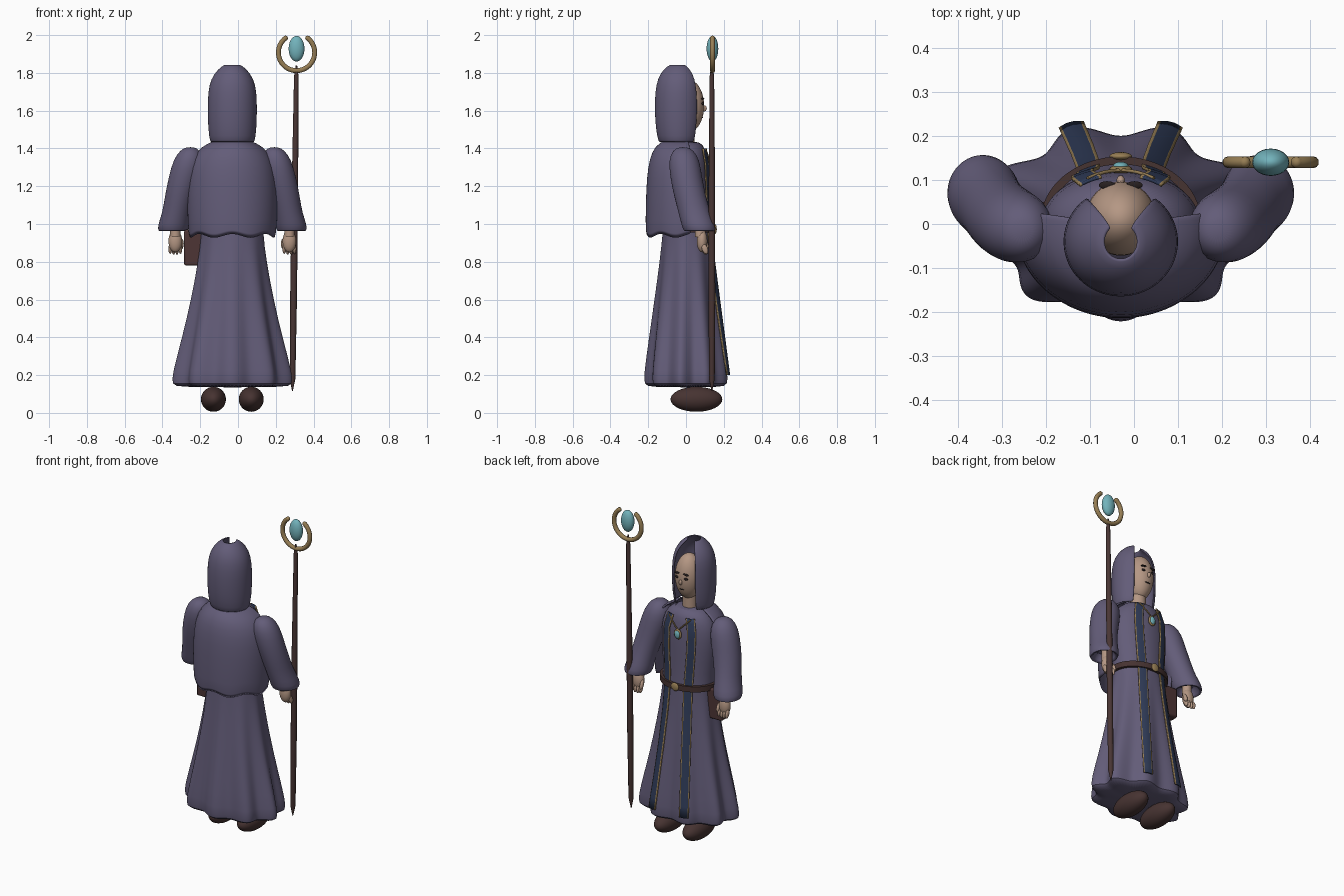
import bpy, bmesh
from math import sin, cos, pi, radians
from mathutils import Vector

cube = bpy.data.objects.get("Cube")
if cube:
    bpy.data.objects.remove(cube, do_unlink=True)

CX = -0.03  # body centre line


def material(name, *rgb):
    m = bpy.data.materials.new(name)
    m.use_nodes = True
    m.diffuse_color = (*rgb, 1)
    m.node_tree.nodes["Principled BSDF"].inputs["Base Color"].default_value = (*rgb, 1)
    return m


CLOTH = material("dusk purple cloth", .125, .108, .19)
SKIN = material("skin", .46, .31, .23)
BOOT = material("dark brown leather", .062, .033, .031)
WOOD = material("staff wood", .066, .036, .034)
BOOK = material("book cover", .075, .036, .036)
GOLD = material("old gold", .31, .21, .09)
GEM = material("teal gem", .17, .45, .5)
NAVY = material("navy trim", .028, .043, .095)
DARK = material("dark eye", .02, .014, .014)


def finish(ob, *mats):
    for m in mats:
        ob.data.materials.append(m)
    bpy.ops.object.select_all(action='DESELECT')
    ob.select_set(True)
    bpy.context.view_layer.objects.active = ob
    bpy.ops.object.shade_smooth_by_angle(angle=radians(50))
    return ob


def loft(name, rings, mats, wrap=True, caps=False, subdiv=0, thick=0, offset=-1, rule=None):
    """Skin a list of point rings with quads."""
    bm = bmesh.new()
    vs = [[bm.verts.new(p) for p in r] for r in rings]
    n = len(vs[0])
    for a, b in zip(vs, vs[1:]):
        for i in range(n if wrap else n - 1):
            j = (i + 1) % n
            f = bm.faces.new((a[i], a[j], b[j], b[i]))
            if rule:
                f.material_index = rule(i)
    if caps:
        bm.faces.new(vs[0])
        bm.faces.new(vs[-1])
        bmesh.ops.recalc_face_normals(bm, faces=bm.faces)
    me = bpy.data.meshes.new(name)
    bm.to_mesh(me)
    bm.free()
    ob = bpy.data.objects.new(name, me)
    bpy.context.collection.objects.link(ob)
    finish(ob, *mats)
    if thick:
        m = ob.modifiers.new("thickness", 'SOLIDIFY')
        m.thickness, m.offset = thick, offset
    if subdiv:
        m = ob.modifiers.new("smooth", 'SUBSURF')
        m.levels = m.render_levels = subdiv
    return ob


def ring(c, rx, ry, n=24, start=0, end=360):
    full = end - start == 360
    angles = [radians(start + (end - start) * i / (n if full else n - 1)) for i in range(n)]
    return [Vector((c[0] + rx * cos(a), c[1] + ry * sin(a), c[2])) for a in angles]


def ball(name, c, r, mat, rot=(0, 0, 0), seg=24):
    bpy.ops.mesh.primitive_uv_sphere_add(segments=seg, ring_count=seg // 2, location=c, rotation=rot)
    ob = bpy.context.object
    ob.name, ob.scale = name, r
    return finish(ob, mat)


def tube(name, points, radius, mat):
    cu = bpy.data.curves.new(name, 'CURVE')
    cu.dimensions, cu.bevel_depth, cu.bevel_resolution = '3D', radius, 3
    cu.use_fill_caps = True
    sp = cu.splines.new('POLY')
    sp.points.add(len(points) - 1)
    for p, q in zip(sp.points, points):
        p.co = (*q, 1)
    ob = bpy.data.objects.new(name, cu)
    bpy.context.collection.objects.link(ob)
    cu.materials.append(mat)
    return ob


# Robe: height, half width, half depth; folds grow toward the hem
ROBE = [(.135, .27, .185), (.15, .3, .21), (.2, .302, .213), (.4, .255, .19), (.6, .213, .166),
        (.8, .18, .142), (.95, .162, .128), (1.05, .165, .12), (1.2, .18, .117), (1.32, .178, .112),
        (1.4, .14, .098), (1.44, .08, .07)]


def robe_point(a, row, out=0):
    z, rx, ry = row
    fold = 1 + .08 * max(0, min(1, (.98 - z) / .8)) * cos(9 * (a - radians(110)))
    return Vector((CX + (rx * fold + out) * cos(a), .005 + (ry * fold + out) * sin(a), z))


loft("robe", [[robe_point(2 * pi * i / 90, r) for i in range(90)] for r in ROBE],
     [CLOTH], caps=True, subdiv=1)

# Cape over the back and shoulders, with a wavy hem
CAPE = [(.93, .232, .205), (1.1, .24, .203), (1.25, .236, .198), (1.35, .212, .182),
        (1.41, .165, .155), (1.445, .09, .105)]
cape = [ring((CX, -.01, z), rx, ry, 41, 168, 372) for z, rx, ry in CAPE]
for i, p in enumerate(cape[0]):
    p.z += .011 * cos(i * pi / 5)
loft("cape", cape, [CLOTH], wrap=False, thick=.012, subdiv=1)

# Hood, open at the face and the crown
HOOD = [(1.43, .118, .105), (1.5, .128, .12), (1.6, .131, .126), (1.7, .129, .124),
        (1.77, .113, .11), (1.82, .076, .08), (1.847, .038, .04)]
loft("hood", [ring((CX, -.04, z), rx, ry, 33, 126, 414) for z, rx, ry in HOOD],
     [CLOTH], wrap=False, thick=.01, subdiv=1)

# Head and face
ball("head", (CX, .012, 1.625), (.08, .084, .14), SKIN, seg=32)
loft("neck", [ring((CX, 0, z), .045, .045) for z in (1.4, 1.53)], [SKIN], caps=True)
ball("nose", (CX, .097, 1.612), (.01, .013, .016), SKIN)
ball("mouth", (CX, .085, 1.565), (.018, .005, .004), DARK)
for s, side in ((1, "left"), (-1, "right")):
    ball(side + "_eye", (CX + s * .03, .087, 1.638), (.013, .008, .008), DARK)
    ball(side + "_brow", (CX + s * .031, .088, 1.664), (.019, .009, .005), DARK, (0, s * .15, 0))

# Sleeve: sideways offset, y, z, half width, half depth
SLEEVE = [(.222, -.015, 1.407, .02, .02), (.224, -.015, 1.392, .052, .055), (.23, -.01, 1.34, .083, .082),
          (.25, 0, 1.25, .087, .085), (.277, .02, 1.15, .08, .084), (.295, .045, 1.06, .075, .085),
          (.312, .068, .99, .085, .091), (.314, .073, .958, .078, .084), (.314, .072, .965, .062, .066),
          (.31, .068, 1.02, .05, .055)]
for s, side in ((1, "left"), (-1, "right")):
    loft(side + "_sleeve", [ring((CX + s * x, y, z), rx, ry, 28) for x, y, z, rx, ry in SLEEVE],
         [CLOTH], caps=True, subdiv=1)
    # Hand with curled fingers and thumb
    hx = CX + s * .302
    ball(side + "_hand", (hx, .085, .91), (.036, .028, .06), SKIN)
    loft(side + "_wrist", [ring((hx, .075, z), .027, .027) for z in (.93, 1.03)], [SKIN], caps=True)
    for k in range(4):
        ball(side + "_finger", (hx + s * (k - 1.5) * .018, .1, .862 + .004 * abs(k - 1.5)),
             (.01, .016, .028), SKIN, (.35, 0, 0), 12)
    ball(side + "_thumb", (hx - s * .034, .102, .895), (.011, .014, .03), SKIN, (.4, 0, 0), 12)
    # Shoe
    ball(side + "_shoe", (CX + s * .1, .055, .072), (.066, .137, .066), BOOT, seg=32)

    # Stole band with gold edges, lying on the robe folds
    band = []
    rows = [tuple(a + (b - a) * t / 3 for a, b in zip(p, q))
            for p, q in zip(ROBE[2:-1], ROBE[3:-1]) for t in range(3)] + [ROBE[-2]]
    for row in rows:
        z, rx, _ = row
        mid = radians(90 - s * (20 + 8 * min(1, (z - .2) / 1.1)))
        band.append([robe_point(mid - u * .027 / rx, row, .008) for u in (1, .76, .25, -.25, -.76, -1)])
    for r in band:
        r.reverse()
    for r in band:
        r.sort(key=lambda p: -p.x)
    loft(side + "_stole", band, [NAVY, GOLD], wrap=False, thick=.007, offset=0,
         rule=lambda i: 1 if i in (0, 4) else 0)

# Belt and buckle
BELT = [(.955, .164, .13), (.955, .182, .148), (.99, .182, .148), (.99, .164, .13)]
belt = [ring((CX, .005, z), rx, ry, 64) for z, rx, ry in BELT]
loft("belt", belt + belt[:1], [BOOT])
ball("buckle", (CX, .153, .973), (.026, .01, .026), GOLD)

# Pendant on a chain
ball("pendant_setting", (CX, .124, 1.295), (.026, .01, .032), GOLD)
ball("pendant_gem", (CX, .131, 1.295), (.018, .01, .024), GEM)
tube("pendant_chain", [(CX + .075 * t, .122 - .018 * t * t, 1.32 + .075 * abs(t))
                       for t in (-1, -.75, -.5, -.25, 0, .25, .5, .75, 1)], .004, GOLD)

# Book hanging at the hip
bpy.ops.mesh.primitive_cube_add(size=1, location=(-.23, .02, .875))
book = bpy.context.object
book.name = "book"
book.dimensions = (.11, .06, .19)
bpy.ops.object.transform_apply(location=False, rotation=False, scale=True)
finish(book, BOOK)
bev = book.modifiers.new("rounded", 'BEVEL')
bev.width, bev.segments = .01, 2

# Staff with pointed foot
STAFF = [(.115, .002), (.18, .015), (.6, .018), (1.2, .017), (1.78, .012), (1.84, .004)]
loft("staff", [ring((.288 + .021 * (z - .115) / 1.7, .137, z), r, r, 12) for z, r in STAFF],
     [WOOD], caps=True)

# Crescent head with floating gem
arc = [radians(128 + 284 * i / 48) for i in range(49)]
tips = [(.31 + .096 * cos(a), .14, 1.908 + .096 * sin(a)) for a in arc]
tube("staff_crescent", tips, .0135, GOLD)
for p in (tips[0], tips[-1]):
    ball("crescent_tip", p, (.0135,) * 3, GOLD, seg=12)
ball("staff_gem", (.31, .14, 1.928), (.042, .031, .068), GEM)
